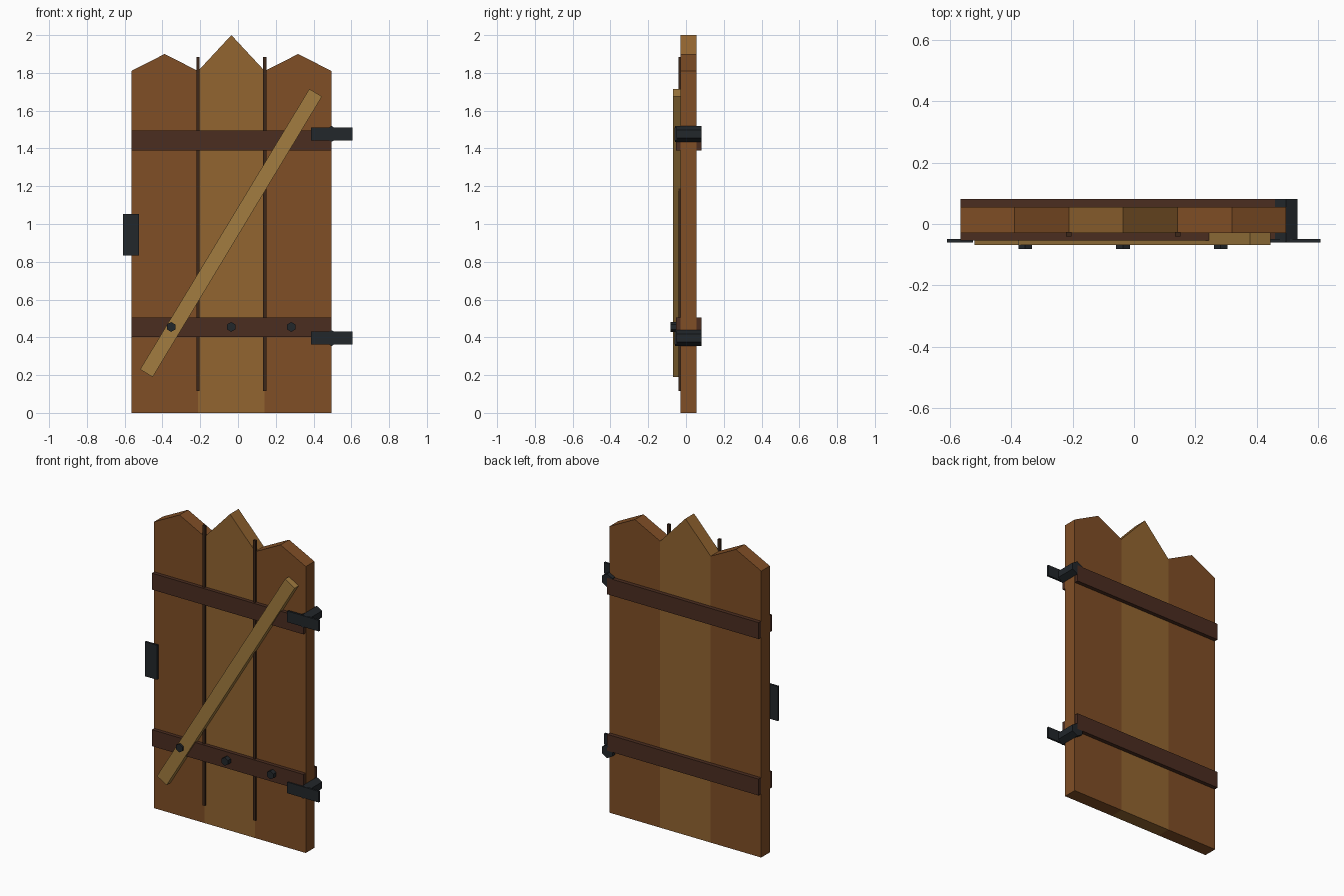
import bpy, bmesh
from math import atan2, hypot, pi
from mathutils import Matrix, Vector

if "Cube" in bpy.data.objects:
    bpy.data.objects.remove(bpy.data.objects["Cube"])


def material(name, rgb):
    m = bpy.data.materials.new(name)
    m.diffuse_color = (*rgb, 1)
    m.use_nodes = True
    m.node_tree.nodes["Principled BSDF"].inputs["Base Color"].default_value = m.diffuse_color
    return m


DARK_PLANK = material("brown_wood", (0.216, 0.077, 0.019))
LIGHT_PLANK = material("golden_wood", (0.29, 0.13, 0.03))
PALE = material("pale_wood", (0.36, 0.20, 0.05))
RAIL = material("dark_wood", (0.07, 0.026, 0.0145))
GAP = material("gap_wood", (0.045, 0.02, 0.01))
IRON = material("iron", (0.016, 0.020, 0.024))


def finish(name, bm, mat):
    bmesh.ops.recalc_face_normals(bm, faces=bm.faces)
    mesh = bpy.data.meshes.new(name)
    bm.to_mesh(mesh)
    bm.free()
    mesh.materials.append(mat)
    ob = bpy.data.objects.new(name, mesh)
    bpy.context.collection.objects.link(ob)
    return ob


def prism(name, profile, y0, y1, mat):
    """Extrude an x-z outline from y0 to y1."""
    bm = bmesh.new()
    face = bm.faces.new([bm.verts.new((x, y0, z)) for x, z in profile])
    ext = bmesh.ops.extrude_face_region(bm, geom=[face])
    verts = [g for g in ext["geom"] if isinstance(g, bmesh.types.BMVert)]
    bmesh.ops.translate(bm, verts=verts, vec=(0, y1 - y0, 0))
    return finish(name, bm, mat)


def box(name, x0, x1, y0, y1, z0, z1, mat):
    return prism(name, [(x0, z0), (x1, z0), (x1, z1), (x0, z1)], y0, y1, mat)


def hex_rod(name, x, z, r, y0, y1, mat):
    """Six-sided rod along y with a corner pointing up."""
    up = Vector((0, 0, r))
    pts = [Matrix.Rotation(i * pi / 3, 3, 'Y') @ up for i in range(6)]
    return prism(name, [(x + p.x, z + p.z) for p in pts], y0, y1, mat)


FRONT, BACK = -0.030, 0.056
LEFT, WIDTH = -0.565, 0.3533
RIGHT = LEFT + 3 * WIDTH

# Pointed planks
for i, (peak, mat) in enumerate([(1.90, DARK_PLANK), (2.0, LIGHT_PLANK), (1.90, DARK_PLANK)]):
    a, b = LEFT + i * WIDTH, LEFT + (i + 1) * WIDTH
    prism(f"plank_{i + 1}", [(a, 0), (b, 0), (b, 1.81), ((a + b) / 2, peak), (a, 1.81)],
          FRONT, BACK, mat)

# Strips covering the joints
for i in (1, 2):
    x = LEFT + i * WIDTH
    box(f"joint_strip_{i}", x - 0.009, x + 0.009, -0.041, -0.026, 0.115, 1.885, GAP)

# Cross rails showing on both faces
for name, z in (("lower_rail", 0.453), ("upper_rail", 1.442)):
    box(name, LEFT + 0.001, RIGHT - 0.001, -0.053, 0.081, z - 0.052, z + 0.052, RAIL)

# Diagonal brace
p, q = Vector((-0.485, 0.21)), Vector((0.411, 1.695))
d = (q - p).normalized()
n = Vector((-d.y, d.x)) * 0.039
prism("diagonal_brace", [p - n, q - n, q + n, p + n], -0.069, FRONT, PALE)

# Hinges: hexagonal barrel and strap
for name, z in (("lower_hinge", 0.396), ("upper_hinge", 1.477)):
    hex_rod(name + "_barrel", RIGHT, z, 0.042, -0.057, 0.081, IRON)
    box(name + "_strap", 0.387, 0.607, -0.061, -0.048, z - 0.035, z + 0.035, IRON)

# Latch plate
box("latch_plate", -0.608, -0.523, -0.061, -0.048, 0.834, 1.052, IRON)

# Bolts along the lower rail
for i in range(3):
    hex_rod(f"bolt_{i + 1}", -0.354 + i * 0.318, 0.455, 0.026, -0.081, -0.052, IRON)
